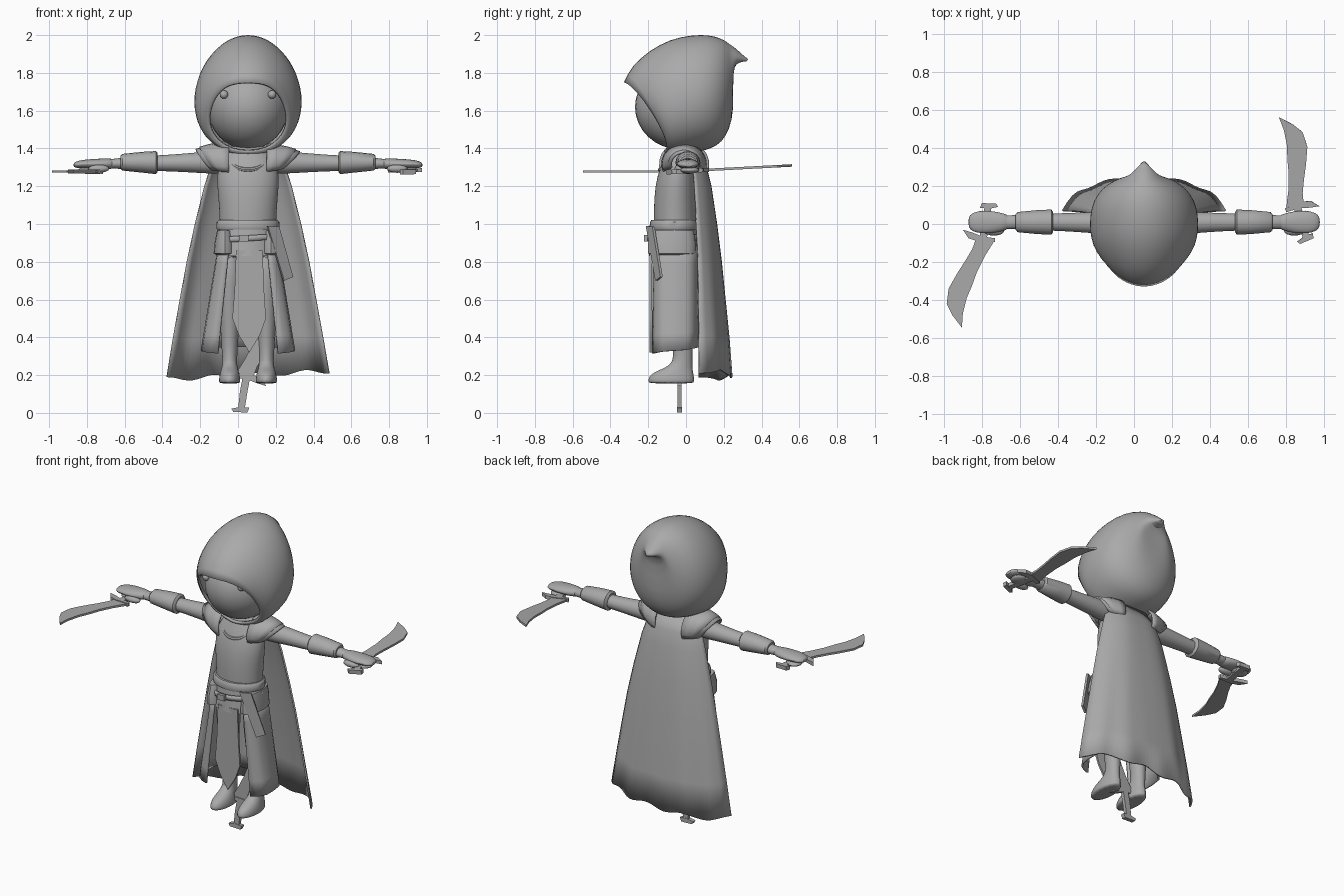
import bpy, bmesh, math
from mathutils import Matrix

if "Cube" in bpy.data.objects:
    bpy.data.objects.remove(bpy.data.objects["Cube"])

CX = 0.053   # centre line of the figure
grey = bpy.data.materials.new("plain grey")
grey.diffuse_color = (0.4, 0.4, 0.4, 1)
grey.use_nodes = True
grey.node_tree.nodes["Principled BSDF"].inputs["Base Color"].default_value = grey.diffuse_color


def finish(ob, thick=0, sub=0, angle=40):
    ob.data.materials.append(grey)
    bpy.ops.object.select_all(action='DESELECT')
    ob.select_set(True)
    bpy.context.view_layer.objects.active = ob
    bpy.ops.object.shade_smooth_by_angle(angle=math.radians(angle))
    if sub:
        m = ob.modifiers.new("smooth", 'SUBSURF')
        m.levels = m.render_levels = sub
    if thick:
        m = ob.modifiers.new("thickness", 'SOLIDIFY')
        m.thickness, m.offset = thick, -1
    return ob


def from_bmesh(name, bm, **kw):
    bmesh.ops.recalc_face_normals(bm, faces=bm.faces)
    me = bpy.data.meshes.new(name)
    bm.to_mesh(me)
    bm.free()
    ob = bpy.data.objects.new(name, me)
    bpy.context.collection.objects.link(ob)
    return finish(ob, **kw)


def loft(name, rings, closed=True, caps=True, **kw):
    bm = bmesh.new()
    rows = [[bm.verts.new(p) for p in r] for r in rings]
    n = len(rows[0])
    for a, b in zip(rows, rows[1:]):
        for i in range(n if closed else n - 1):
            j = (i + 1) % n
            bm.faces.new((a[i], a[j], b[j], b[i]))
    if closed and caps:
        bm.faces.new(rows[0])
        bm.faces.new(rows[-1])
    return from_bmesh(name, bm, **kw)


def turn(n):
    return [2 * math.pi * i / n for i in range(n)]


def z_loft(name, x, secs, n=20, **kw):
    """Sections: z, half width, front y, back y."""
    return loft(name, [[(x + rx * math.sin(t), (f + b) / 2 - (b - f) / 2 * math.cos(t), z)
                        for t in turn(n)] for z, rx, f, b in secs], **kw)


def x_loft(name, side, secs, n=16, **kw):
    """Sections: distance from centre line, z, half height, y, half depth."""
    return loft(name, [[(CX + side * d, y + ry * math.sin(t), z + rz * math.cos(t))
                        for t in turn(n)] for d, z, rz, y, ry in secs], **kw)


def ball(name, loc, size, seg=32):
    bpy.ops.mesh.primitive_uv_sphere_add(segments=seg, ring_count=seg // 2, radius=1, location=loc)
    ob = bpy.context.object
    ob.name, ob.scale = name, size
    return finish(ob)


def plate(name, pts, thick, matrix):
    """Flat outline in local xy, given thickness and placed by a matrix."""
    bm = bmesh.new()
    f = bm.faces.new([bm.verts.new((x, y, -thick / 2)) for x, y in pts])
    ext = bmesh.ops.extrude_face_region(bm, geom=[f])
    bmesh.ops.translate(bm, vec=(0, 0, thick),
                        verts=[v for v in ext['geom'] if isinstance(v, bmesh.types.BMVert)])
    bmesh.ops.transform(bm, matrix=matrix, verts=bm.verts)
    return from_bmesh(name, bm, angle=25)


# Hood: top y, top z, bottom y, bottom z, half width, from brim to back tail
hood = [(-.335, 1.752, -.12, 1.385, .207), (-.295, 1.835, -.11, 1.365, .24), (-.2, 1.92, -.07, 1.36, .272),
        (-.08, 1.983, 0, 1.365, .287), (.03, 2.003, .06, 1.38, .287), (.12, 2.005, .13, 1.395, .268),
        (.185, 1.985, .19, 1.43, .222), (.215, 1.967, .23, 1.5, .17), (.235, 1.95, .255, 1.6, .118),
        (.262, 1.932, .245, 1.8, .08), (.295, 1.9, .262, 1.855, .05), (.328, 1.873, .322, 1.862, .01)]
rings = []
for k, (yt, zt, yb, zb, rx) in enumerate(hood):
    ring = []
    for t in turn(28):
        w = (1 + math.cos(t)) / 2
        s = math.sin(t)
        bow = (.065, .05, .025)[k] * abs(s) if k < 3 else 0
        # the rim is a broad arch, the back is round
        wide = math.copysign(abs(s) ** (.7 if k == 0 and w > .5 else .85 if k == 1 and w > .5 else 1), s)
        ring.append((CX + rx * wide, yb + (yt - yb) * w + bow,
                     zb + (zt - zb) * w - (.05 if k == 0 else .09 if k == 1 else .12) * rx * s * s))
    rings.append(ring)
loft("hood", rings, caps=False, sub=1, thick=.014)

# Head and eyes
ball("head", (CX, -.03, 1.62), (.215, .24, .225))
for s in (-1, 1):
    ball("eye", (CX + s * .127, -.222, 1.685), (.022, .022, .022), 16)

# Torso and neckline
z_loft("torso", CX, [(.8, .14, -.165, .05), (.95, .15, -.17, .055), (1.08, .152, -.172, .055),
                     (1.2, .165, -.165, .055), (1.3, .165, -.14, .05), (1.37, .12, -.105, .035),
                     (1.44, .07, -.08, .02)], n=24, sub=1)
bpy.ops.mesh.primitive_torus_add(location=(CX, -.062, 1.345), rotation=(math.radians(38), 0, 0),
                                 major_radius=.095, minor_radius=.012, major_segments=32, minor_segments=8)
bpy.context.object.name = "neckline"
finish(bpy.context.object)

# Waist wrap, sash and belt
z_loft("waist_wrap", CX, [(.83, .168, -.197, .065), (.92, .16, -.188, .062), (1.0, .152, -.18, .06)],
       n=24, thick=.012)
z_loft("sash", CX, [(.97, .164, -.19, .066), (.98, .168, -.194, .069), (1.01, .166, -.19, .066),
                    (1.02, .156, -.184, .062)], n=24, thick=.012)
belt = z_loft("belt", CX, [(.91, .17, -.204, .07), (.94, .168, -.202, .068)], n=24, caps=False, thick=.012)
for v in belt.data.vertices:
    v.co.z += .06 * (v.co.x - CX)
for s in (-1, 1):
    z_loft("pouch", CX + s * .122, [(.835, .045, -.17, .02), (.845, .06, -.2, .05), (.9, .055, -.2, .05),
                                    (.965, .042, -.18, .04)], n=16)
upright = Matrix.Rotation(math.pi / 2, 4, 'X')
plate("buckle", [(-.025, -.018), (.025, -.018), (.025, .018), (-.025, .018)], .02,
      Matrix.Translation((.03, -.212, .925)) @ upright)
plate("belt_end", [(0, .99), (.07, .985), (.155, .72), (.1, .7)], .014,
      Matrix.Translation((.155, -.207, 0)) @ Matrix.Rotation(math.radians(30), 4, 'Z') @ upright)


# Skirt panels and front tabard
def skirt_panel(name, a0, a1, n=10, rows=7):
    rings = []
    for r in range(rows):
        f = r / (rows - 1)
        rx, ry = .16 + .09 * f, .132 + .006 * f
        ring = []
        for i in range(n):
            a = math.radians(a0 + (a1 - a0) * i / (n - 1))
            c = math.cos(a)
            ring.append((CX + rx * math.sin(a), -.06 - ry * math.copysign(abs(c) ** .5, c),
                         .88 - f * (.55 + .02 * c)))
        rings.append(ring)
    loft(name, rings, closed=False, thick=.012)


for s in (-1, 1):
    skirt_panel("side_skirt", s * 40, s * 152)
skirt_panel("back_skirt", 156, 204, 6)
plate("tabard", [(-.01, .86), (.13, .86), (.138, .65), (.148, .5), (.115, .41), (.06, .32),
                 (.005, .41), (-.03, .5), (-.018, .65)], .012, Matrix.Translation((0, -.187, 0)) @ upright)

for s in (-1, 1):
    # Leg with shoe
    z_loft("leg", CX + s * .097, [(.155, .054, -.197, .042), (.165, .058, -.203, .046), (.19, .057, -.2, .045),
                                 (.215, .05, -.175, .04), (.235, .044, -.12, .036), (.265, .038, -.065, .034),
                                 (.35, .044, -.07, .036), (.45, .05, -.08, .04), (.7, .066, -.12, .04),
                                 (.86, .07, -.13, .04)], n=16, sub=1)
    # Arm, bracer, hand and thumb
    x_loft("arm", s, [(.1, 1.325, .06, 0, .06), (.2, 1.325, .06, .005, .06), (.3, 1.325, .053, .008, .055),
                      (.42, 1.322, .044, .01, .048), (.6, 1.322, .038, .01, .042), (.7, 1.32, .026, .01, .035),
                      (.75, 1.318, .026, .01, .04)], sub=1)
    x_loft("bracer", s, [(.478, 1.325, .05, .01, .052), (.488, 1.325, .061, .01, .066),
                         (.56, 1.327, .055, .01, .063), (.665, 1.327, .044, .01, .053),
                         (.675, 1.327, .034, .01, .042)])
    x_loft("hand", s, [(.7, 1.32, .026, .01, .034), (.75, 1.318, .03, .01, .05), (.8, 1.318, .028, .01, .06),
                       (.86, 1.318, .024, .01, .061), (.905, 1.315, .02, .01, .05), (.925, 1.312, .01, .01, .025)],
           sub=1)
    ball("thumb", (CX + s * .79, -.035, 1.293), (.055, .026, .022), 16)
    ball("fingers", (CX + s * .85, .02, 1.285), (.05, .05, .018), 16)
    # Two-layer shoulder guard
    for name, r, d0, d1 in (("shoulder_guard", .11, .1, .255), ("shoulder_guard_lower", .094, .14, .275)):
        rings = []
        for f in (0, .35, .7, 1):
            ring = []
            for i in range(15):
                u = i / 7 - 1
                a = u * math.radians(112)
                d = d0 + (d1 - d0 - .085 * u * u) * f
                rr = r * (1 - .1 * f - .18 * f * f)
                ring.append((CX + s * d, -.01 + 1.1 * rr * math.sin(a), 1.318 + rr * math.cos(a)))
            rings.append(ring)
        loft(name, rings, closed=False, thick=.012 * s)

# Cape: flaring sheet that wraps forward at its edges
rings = []
for z, w, yc, ye in ((1.4, .13, .06, .03), (1.3, .2, .11, .04), (1.2, .232, .135, .05), (1.0, .282, .165, .06),
                     (.8, .325, .19, .07), (.6, .362, .21, .075), (.4, .398, .23, .08), (.2, .432, .245, .085)):
    f = (1.4 - z) / 1.2
    ring = []
    for i in range(33):
        u = i / 16 - 1
        ripple = .018 * f * f * u * u * math.cos(u * 15)
        hem = f ** 6 * (.012 * math.sin(u * 11) + .022 * u)
        ring.append((CX + w * u, yc + (ye - yc) * abs(u) ** 3 + ripple, z + hem))
    rings.append(ring)
loft("cape", rings, closed=False, thick=.01, angle=60)

# Curved daggers, sharing one set of outlines around the guard
blade = [(-.83, -.075), (-.85, -.13), (-.885, -.19), (-.93, -.26), (-.975, -.34), (-.985, -.42), (-.955, -.48),
         (-.905, -.545), (-.9, -.47), (-.88, -.39), (-.85, -.32), (-.825, -.25), (-.785, -.17), (-.735, -.09)]
guard = [(-.9, -.03), (-.87, -.075), (-.82, -.092), (-.73, -.095), (-.73, -.075), (-.8, -.065), (-.85, -.045)]
grip = [(-.815, -.08), (-.775, -.08), (-.76, 0), (-.75, .095), (-.785, .095), (-.8, 0)]
pommel = [(-.81, .085), (-.76, .08), (-.715, .09), (-.725, .107), (-.8, .11)]


def dagger(x, y, z, *turns):
    m = Matrix.Translation((x, y, z))
    for axis, deg in turns:
        m = m @ Matrix.Rotation(math.radians(deg), 4, axis)
    m = m @ Matrix.Translation((.815, .06, 0))
    for name, pts, t in (("blade", blade, .013), ("guard", guard, .022), ("grip", grip, .022), ("pommel", pommel, .026)):
        plate("dagger_" + name, pts, t, m)


dagger(-.815, -.06, 1.278)
dagger(.885, .085, 1.285, ('X', 3), ('Z', 205))
# Hanging dagger between the legs, blade upward
dagger(.065, -.035, .172, ('X', 90), ('Z', 180))
